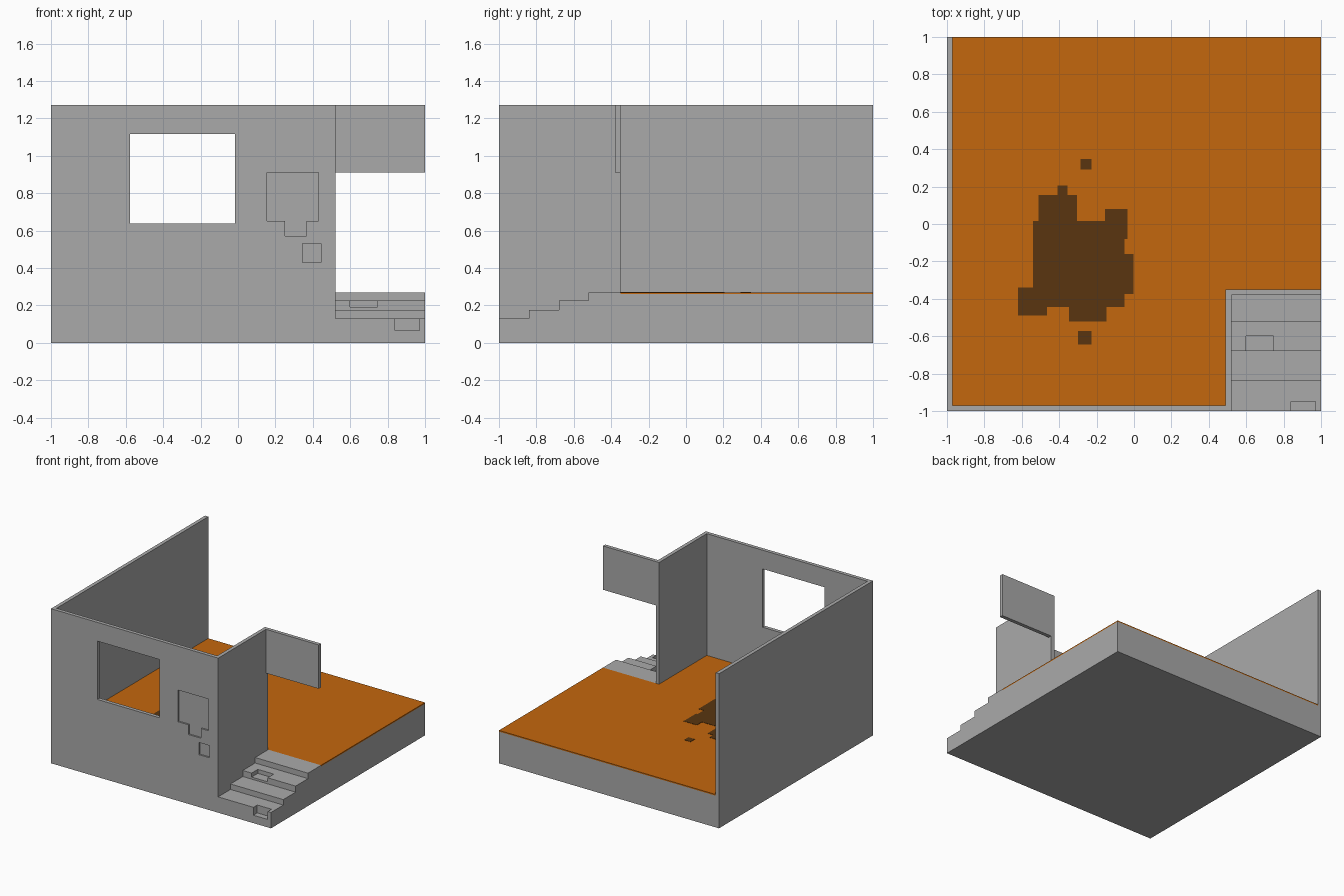
import bpy, bmesh
from mathutils import Vector

if "Cube" in bpy.data.objects:
    bpy.data.objects.remove(bpy.data.objects["Cube"])


def material(name, rgb):
    m = bpy.data.materials.new(name)
    m.diffuse_color = (*rgb, 1)
    m.use_nodes = True
    m.node_tree.nodes["Principled BSDF"].inputs["Base Color"].default_value = m.diffuse_color
    return m


GREY = material("concrete grey", (0.40, 0.40, 0.40))
ORANGE = material("floor orange", (0.55, 0.135, 0.004))
BROWN = material("stain brown", (0.10, 0.036, 0.005))


def prism(name, pts, lo, hi, axis, mat):
    """Extrude a 2D outline from lo to hi along axis (other two axes in xyz order)."""
    def place(p, d):
        c = list(p)
        c.insert("xyz".index(axis), d)
        return Vector(c)
    bm = bmesh.new()
    face = bm.faces.new([bm.verts.new(place(p, lo)) for p in pts])
    out = bmesh.ops.extrude_face_region(bm, geom=[face])
    shift = place((0, 0), hi - lo)
    bmesh.ops.translate(bm, vec=shift, verts=[v for v in out["geom"] if isinstance(v, bmesh.types.BMVert)])
    bmesh.ops.recalc_face_normals(bm, faces=bm.faces)
    me = bpy.data.meshes.new(name)
    bm.to_mesh(me)
    bm.free()
    me.materials.append(mat)
    ob = bpy.data.objects.new(name, me)
    bpy.context.collection.objects.link(ob)
    return ob


def rect(a0, a1, b0, b1):
    return [(a0, b0), (a1, b0), (a1, b1), (a0, b1)]


def box(name, x, y, z, mat=GREY):
    return prism(name, rect(*x, *y), z[0], z[1], "z", mat)


def combine(target, other, op):
    """Boolean the other part into the target, then remove it."""
    mod = target.modifiers.new("bool", 'BOOLEAN')
    mod.operation, mod.solver, mod.object = op, 'EXACT', other
    bpy.context.view_layer.objects.active = target
    bpy.ops.object.modifier_apply(modifier=mod.name)
    bpy.data.objects.remove(other)


# Foundation, leaving out the entrance corner
T = 0.03
H = 1.27
house = prism("house_shell", [(-1, -1), (0.52, -1), (0.52, -0.35), (1, -0.35), (1, 1), (-1, 1)],
              0, 0.26, "z", GREY)

# Walls in plan: left, front and entrance side in one strip
walls = prism("walls", [(-1, 1), (-1, -1), (0.52, -1), (0.52, -0.35), (0.52 - T, -0.35),
                        (0.52 - T, -1 + T), (-1 + T, -1 + T), (-1 + T, 1)], 0, H, "z", GREY)
combine(house, walls, 'UNION')

# Panel above the doorway
combine(house, box("door_header", (0.505, 1), (-0.38, -0.35), (0.91, H)), 'UNION')

# Entrance steps from a side profile
steps = [(-1, 0.13), (-0.84, 0.175), (-0.68, 0.225), (-0.52, 0.27)]
profile = [(-0.35, 0), (-1, 0)]
for i, (y, z) in enumerate(steps):
    y_next = steps[i + 1][0] if i < 3 else -0.35
    profile += [(y, z), (y_next, z)]
combine(house, prism("steps", profile, 0.505, 1, "x", GREY), 'UNION')

# Window opening, broken plaster on the front wall, chipped steps
patch = [(0.155, 0.65), (0.25, 0.65), (0.25, 0.57), (0.365, 0.57), (0.365, 0.65),
         (0.43, 0.65), (0.43, 0.91), (0.155, 0.91)]
for cutter in (
    box("window_cut", (-0.578, -0.015), (-1.1, -0.9), (0.637, 1.116)),
    prism("plaster_cut", patch, -1.1, -0.987, "y", GREY),
    box("plaster_chip_cut", (0.345, 0.443), (-1.1, -0.987), (0.43, 0.53)),
    box("low_step_cut", (0.84, 0.97), (-1.1, -0.95), (0.065, 0.2)),
    box("high_step_cut", (0.6, 0.745), (-0.72, -0.6), (0.192, 0.25)),
):
    combine(house, cutter, 'DIFFERENCE')

# Floor covering
prism("floor", [(-0.97, -0.97), (0.49, -0.97), (0.49, -0.35), (1, -0.35), (1, 1), (-0.97, 1)],
      0.26, 0.27, "z", ORANGE)

# Stains on the floor
stain = [(-0.51, 0.155), (-0.41, 0.155), (-0.41, 0.205), (-0.355, 0.205), (-0.355, 0.155),
         (-0.305, 0.155), (-0.305, 0.015), (-0.155, 0.015), (-0.155, 0.08), (-0.035, 0.08),
         (-0.035, -0.08), (-0.05, -0.08), (-0.05, -0.16), (-0.002, -0.16), (-0.002, -0.375),
         (-0.05, -0.375), (-0.05, -0.445), (-0.147, -0.445), (-0.147, -0.52), (-0.347, -0.52),
         (-0.347, -0.445), (-0.465, -0.445), (-0.465, -0.49), (-0.62, -0.49), (-0.62, -0.34),
         (-0.54, -0.34), (-0.54, 0.015), (-0.51, 0.015)]
prism("stain", stain, 0.27, 0.272, "z", BROWN)
box("stain_spot_back", (-0.285, -0.227), (0.292, 0.348), (0.27, 0.272), BROWN)
box("stain_spot_front", (-0.3, -0.228), (-0.643, -0.573), (0.27, 0.272), BROWN)
